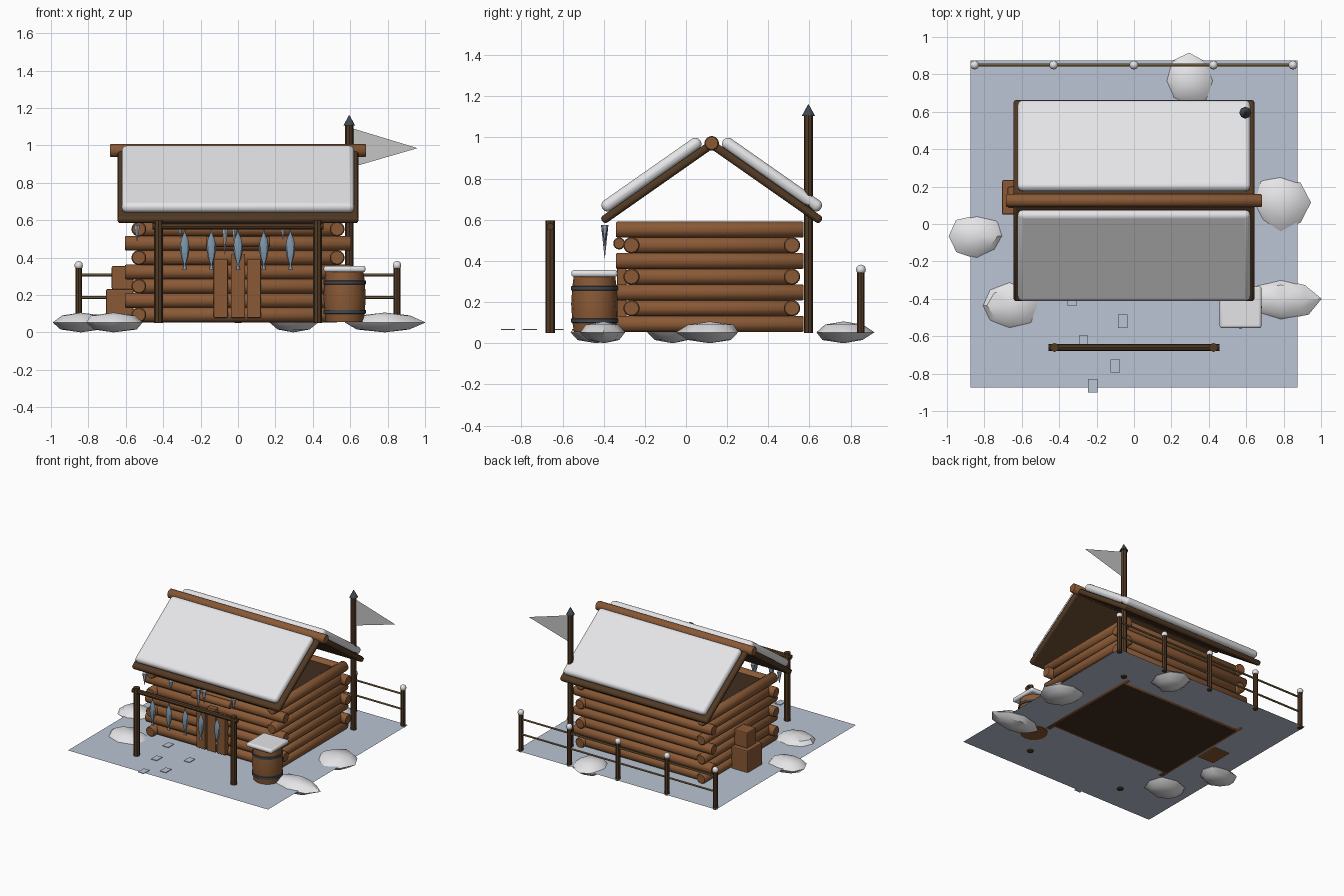
import bpy
import bmesh
import math
import random
from mathutils import Vector, Matrix

random.seed(4)
cube = bpy.data.objects.get("Cube")
if cube:
    bpy.data.objects.remove(cube, do_unlink=True)


def material(name, *srgb):
    lin = [((c + 0.055) / 1.055) ** 2.4 for c in srgb] + [1]
    mat = bpy.data.materials.new(name)
    mat.use_nodes = True
    mat.diffuse_color = lin
    mat.node_tree.nodes["Principled BSDF"].inputs["Base Color"].default_value = lin
    return mat


SNOW = material("snow white", .93, .93, .94)
GROUND = material("ground ice blue", .73, .77, .83)
LOG = material("log brown", .54, .35, .21)
DARK = material("dark timber", .32, .225, .14)
CORE = material("interior brown", .25, .18, .12)
RAIL = material("pale rail wood", .54, .45, .3)
METAL = material("dark metal", .25, .28, .31)
FISH = material("fish blue grey", .49, .59, .67)
ICE = material("icicle grey blue", .68, .73, .8)
FLAG = material("flag grey", .77, .77, .77)


def finish(name, bm, mat, smooth=True, bevel=0, segments=2):
    mesh = bpy.data.meshes.new(name)
    bmesh.ops.recalc_face_normals(bm, faces=bm.faces)
    bm.to_mesh(mesh)
    bm.free()
    mesh.materials.append(mat)
    ob = bpy.data.objects.new(name, mesh)
    bpy.context.collection.objects.link(ob)
    if bevel:
        mod = ob.modifiers.new("Bevel", "BEVEL")
        mod.width = bevel
        mod.segments = segments
    if smooth:
        bpy.ops.object.select_all(action="DESELECT")
        ob.select_set(True)
        bpy.context.view_layer.objects.active = ob
        bpy.ops.object.shade_smooth_by_angle(angle=math.radians(40))
    return ob


def box(name, lo, hi, mat, bevel=0, segments=2, smooth=False):
    lo, hi = Vector(lo), Vector(hi)
    bm = bmesh.new()
    bmesh.ops.create_cube(bm, size=1, matrix=Matrix.Translation((lo + hi) / 2) @ Matrix.Diagonal((*(hi - lo), 1)))
    return finish(name, bm, mat, smooth, bevel, segments)


def rod(name, a, b, r, mat, sides=10, r2=None, bevel=0):
    a, b = Vector(a), Vector(b)
    d = b - a
    m = Matrix.Translation((a + b) / 2) @ d.to_track_quat("Z", "Y").to_matrix().to_4x4()
    bm = bmesh.new()
    bmesh.ops.create_cone(bm, cap_ends=True, segments=sides, radius1=r,
                          radius2=r if r2 is None else r2, depth=d.length, matrix=m)
    return finish(name, bm, mat, True, bevel, 1)


def lathe(name, loc, profile, mat, sides=12, flat=1):
    """Revolve (radius, height) points round a vertical axis."""
    bm = bmesh.new()
    x, y = loc
    rings = []
    for r, z in profile:
        turns = [2 * math.pi * i / sides for i in range(sides)]
        rings.append([bm.verts.new((x + r * math.cos(t), y + flat * r * math.sin(t), z)) for t in turns])
    for low, high in zip(rings, rings[1:]):
        for i in range(sides):
            j = (i + 1) % sides
            bm.faces.new((low[i], low[j], high[j], high[i]))
    bm.faces.new(rings[0])
    bm.faces.new(rings[-1])
    return finish(name, bm, mat)


def sheet(name, points, mat):
    bm = bmesh.new()
    bm.faces.new([bm.verts.new(p) for p in points])
    return finish(name, bm, mat, False)


# Ground and footprints
E = .875
sheet("ground", [(-E, -E, .06), (E, -E, .06), (E, E, .06), (-E, E, .06)], GROUND)
for x, y in ((-.22, -.865), (-.10, -.76), (-.27, -.63), (-.06, -.52), (-.33, -.40)):
    box("footprint", (x - .025, y - .035, .064), (x + .025, y + .035, .069), GROUND)

# Cabin walls: interlocking logs round a dark core
WX, FRONT, BACK, STEP = .53, -.265, .515, .0764
box("cabin_core", (-WX, FRONT, .054), (WX, BACK, .57), CORE)
for k in range(7):
    z = .094 + STEP * k
    over = .075 if k % 2 == 0 else 0
    for side in (-1, 1):
        rod("side_wall_log", (side * WX, FRONT - over, z), (side * WX, BACK + over * .75, z),
            .041, LOG, bevel=.006)
    over = .075 - over
    for y in (FRONT, BACK):
        rod("long_wall_log", (-WX - over, y, z), (WX + over, y, z), .041, LOG, bevel=.006)

# Door planks and lintel
for x, top in ((-.092, .39), (0, .42), (.085, .39)):
    box("door_plank", (x - .038, -.335, .078), (x + .038, -.29, top), LOG, .005)
rod("door_lintel", (-.17, -.325, .485), (.17, -.325, .485), .03, LOG, bevel=.005)

# Roof boards and snow slabs
RIDGE_Y, RIDGE_Z, TILT = .125, .985, math.radians(35)


def roof_slab(name, side, half_x, start, end, low, high, mat, bevel, seg):
    ob = box(name, (-half_x, start, low), (half_x, end, high), mat, bevel, seg, True)
    turn = Matrix.Rotation(-TILT, 4, "X")
    if side < 0:
        turn = Matrix.Rotation(math.pi, 4, "Z") @ turn
    ob.data.transform(Matrix.Translation((0, RIDGE_Y, RIDGE_Z)) @ turn)


for side in (-1, 1):
    roof_slab("roof_boards", side, .645, 0, .66, -.035, .005, DARK, .015, 2)
    roof_slab("roof_snow", side, .622, .045, .625, .003, .062, SNOW, .028, 4)
rod("ridge_log", (-.685, RIDGE_Y, .972), (.685, RIDGE_Y, .972), .036, LOG, bevel=.005)

# Icicles under the front eave
for x, length in ((-.54, .09), (-.31, .07), (-.07, .16), (-.02, .1), (.24, .08)):
    rod("icicle", (x, -.395, .575), (x, -.395, .575 - length), .018, ICE, 6, .001)

# Flagpole
rod("flagpole", (.595, .595, .05), (.595, .595, 1.11), .022, DARK, 8)
rod("flagpole_cap", (.595, .595, 1.105), (.595, .595, 1.16), .032, METAL, 8, .002)
sheet("flag", [(.615, .595, 1.09), (.615, .595, .885), (.96, .595, .985)], FLAG)

# Drying rack with hanging fish
for side in (-1, 1):
    rod("rack_post", (side * .425, -.66, .05), (side * .425, -.66, .597), .024, DARK, 8)
rod("rack_bar", (-.458, -.66, .567), (.458, -.66, .567), .018, DARK, 8)
for x in (-.285, -.143, 0, .138, .28):
    lathe("hanging_fish", (x, -.66),
          [(.014, .335), (.005, .365), (.02, .405), (.026, .45), (.02, .495), (.005, .53), (.003, .555)],
          FISH, 8, .6)

# Barrel with metal hoops and a snow lid
B = (.57, -.445)
lathe("barrel", B, [(.1, .055), (.108, .11), (.113, .19), (.108, .27), (.1, .335)], LOG, 16)
for z in (.11, .267):
    lathe("barrel_hoop", B, [(.108, z - .011), (.114, z - .009), (.114, z + .009), (.108, z + .011)], METAL, 16)
box("barrel_snow", (B[0] - .112, B[1] - .112, .322), (B[0] + .112, B[1] + .112, .356), SNOW, .014, 3, True)

# Stacked chimney base on the side wall
box("side_block_lower", (-.705, .05, .054), (-.56, .235, .232), LOG, .008)
box("side_block_upper", (-.675, .085, .23), (-.56, .2, .355), LOG, .008)

# Back fence
for x in (-.852, -.43, 0, .425, .85):
    rod("fence_post", (x, .85, .05), (x, .85, .35), .018, DARK, 8)
    bm = bmesh.new()
    bmesh.ops.create_uvsphere(bm, u_segments=10, v_segments=6, radius=.024,
                              matrix=Matrix.Translation((x, .85, .358)))
    finish("fence_snow_cap", bm, SNOW)
for z in (.187, .307):
    rod("fence_rail", (-.852, .85, z), (.85, .85, z), .008, RAIL, 6)

# Faceted snow mounds
for x, y, rx, ry in ((-.84, -.065, .155, .12), (-.665, -.435, .17, .135), (.295, .765, .135, .145),
                     (.785, .115, .16, .16), (.785, -.4, .21, .12)):
    bm = bmesh.new()
    bmesh.ops.create_uvsphere(bm, u_segments=8, v_segments=4, radius=1)
    for v in bm.verts:
        wobble = random.uniform(.86, 1.04)
        v.co = (x + v.co.x * rx * wobble, y + v.co.y * ry * wobble, .053 + v.co.z * .053)
    finish("snow_mound", bm, SNOW)
